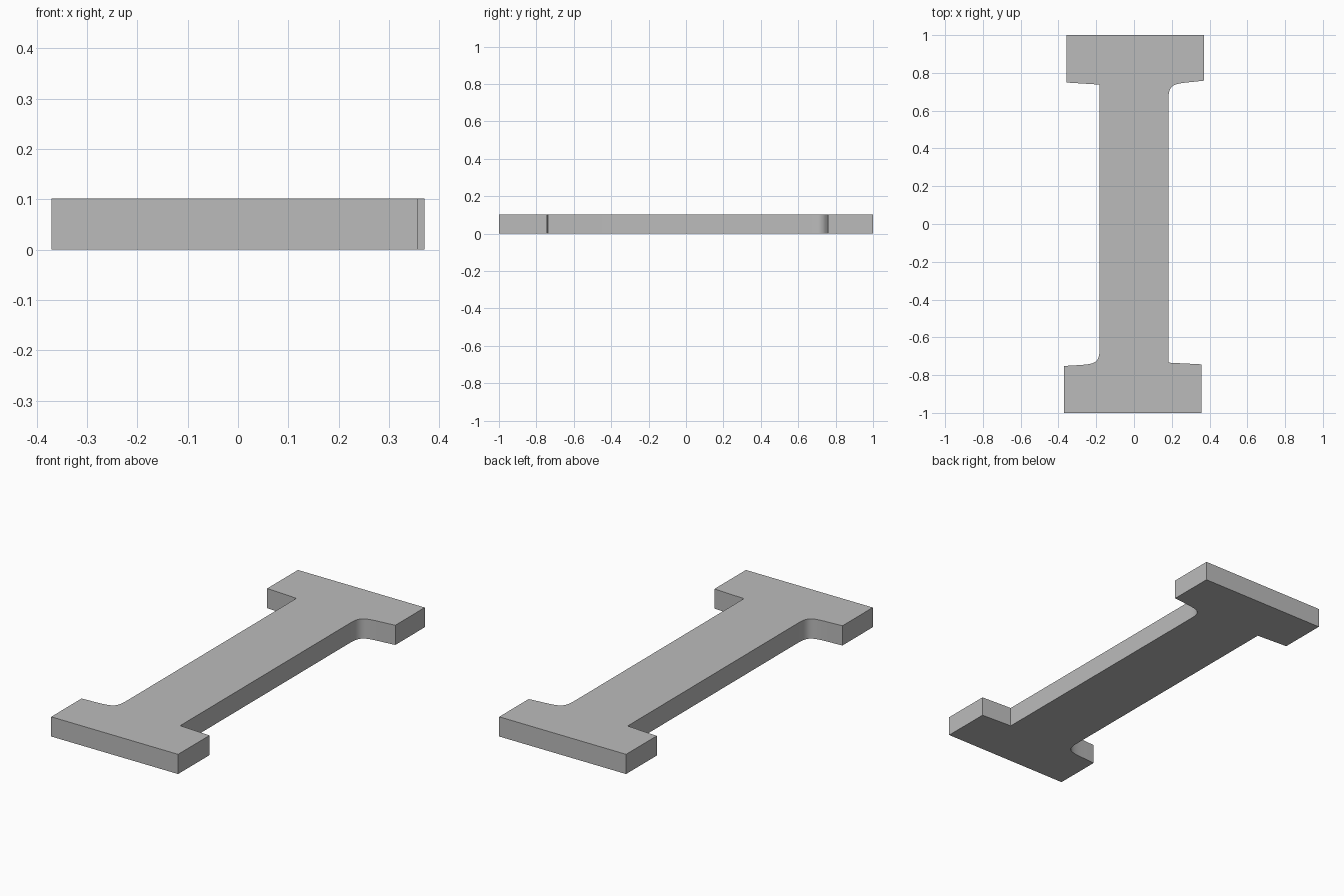
import bpy
import bmesh
from mathutils import Vector
from mathutils.geometry import interpolate_bezier

cube = bpy.data.objects.get("Cube")
if cube:
    bpy.data.objects.remove(cube, do_unlink=True)

HEIGHT = 0.102


def make_material(name, value):
    mat = bpy.data.materials.new(name)
    mat.use_nodes = True
    colour = (value, value, value, 1)
    mat.diffuse_color = colour
    mat.node_tree.nodes["Principled BSDF"].inputs["Base Color"].default_value = colour
    return mat


def half_outline(tip_y, corner_y, root_y):
    """Wide foot, square inner corner, shaft side, then a rounded bracket."""
    bracket = interpolate_bezier(
        Vector((0.182, 0.655)), Vector((0.182, 0.755)),
        Vector((0.215, 0.74)), Vector((0.37, tip_y)), 20)
    points = [(-0.37, -1), (0.357, -1), (0.357, -corner_y), (0.182, -root_y)]
    return points + [(p.x, p.y) for p in bracket]


# Outline: second half is the first one turned half way round
front = half_outline(0.759, 0.743, 0.734)
back = half_outline(0.752, 0.749, 0.738)
outline = front + [(-x, -y) for x, y in back]

# Flat bar extruded from the outline
bm = bmesh.new()
base = bm.faces.new([bm.verts.new((x, y, 0)) for x, y in outline])
grown = bmesh.ops.extrude_face_region(bm, geom=[base], use_keep_orig=True)
top_verts = [g for g in grown["geom"] if isinstance(g, bmesh.types.BMVert)]
bmesh.ops.translate(bm, verts=top_verts, vec=(0, 0, HEIGHT))
bmesh.ops.recalc_face_normals(bm, faces=bm.faces)
mesh = bpy.data.meshes.new("flanged_bar")
bm.to_mesh(mesh)
bm.free()

bar = bpy.data.objects.new("flanged_bar", mesh)
bpy.context.collection.objects.link(bar)
mesh.materials.append(make_material("plain_grey", 0.5))

# Smooth brackets, sharp edges elsewhere
bpy.ops.object.select_all(action="DESELECT")
bar.select_set(True)
bpy.context.view_layer.objects.active = bar
bpy.ops.object.shade_smooth_by_angle(angle=0.5)
